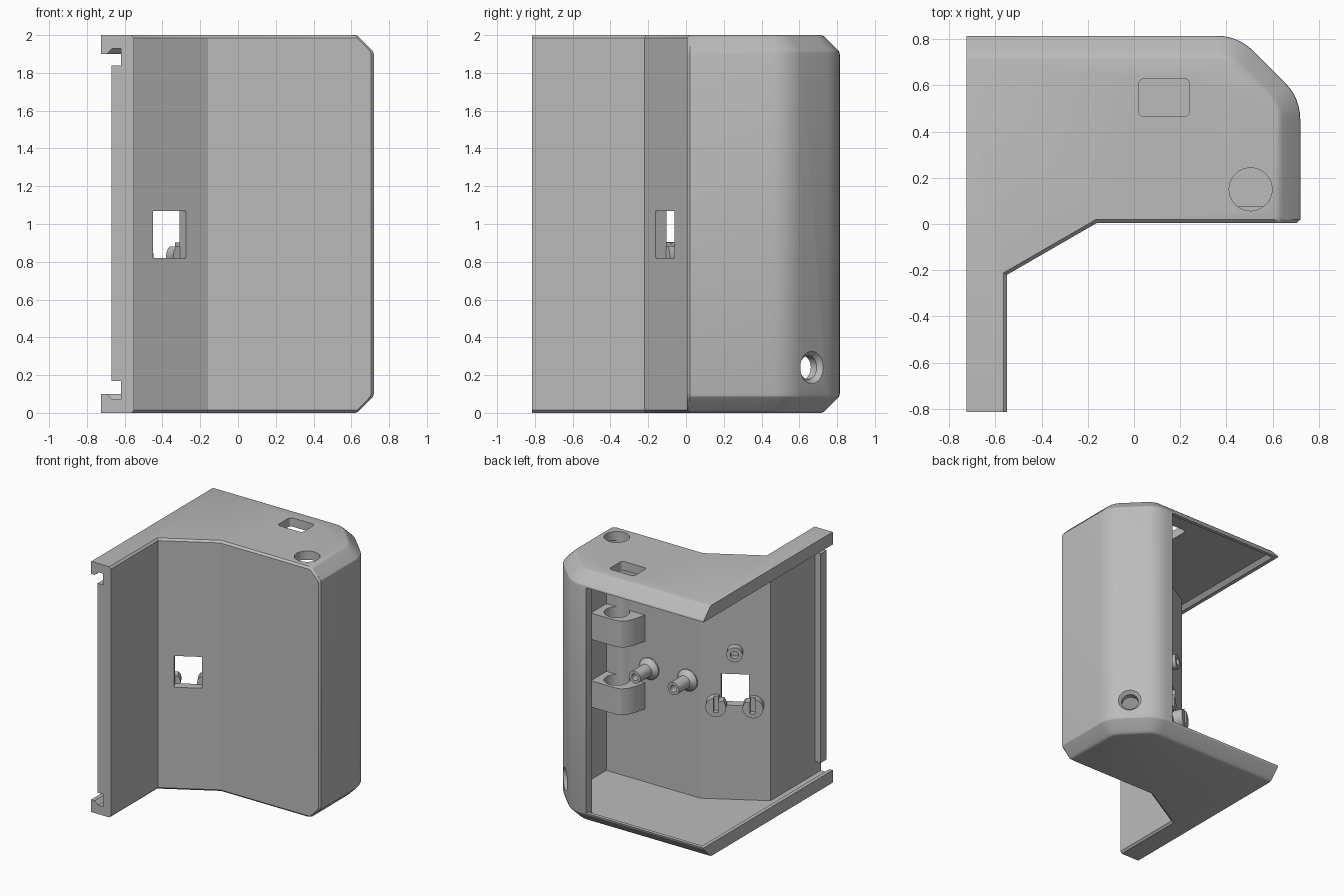
import bpy, bmesh, math
from mathutils import Vector, Matrix

cube = bpy.data.objects.get("Cube")
if cube:
    bpy.data.objects.remove(cube, do_unlink=True)

grey = bpy.data.materials.new("light_grey_plastic")
grey.use_nodes = True
GREY = (0.5, 0.5, 0.5, 1)
grey.diffuse_color = GREY
grey.node_tree.nodes["Principled BSDF"].inputs["Base Color"].default_value = GREY

X0, X1, Y0, Y1, H = -0.725, 0.72, -0.815, 0.815, 2.0
FRONT, WALL, R = 0.005, 0.07, 0.22
TOP_C, SIDE_C = (0.36, 0.595), (0.5, 0.455)   # centres of the rounded corner


def loft(name, rings):
    """Closed solid through rings of equal point count."""
    bm = bmesh.new()
    loops = [[bm.verts.new(p) for p in ring] for ring in rings]
    n = len(loops[0])
    for a, b in zip(loops, loops[1:]):
        for i in range(n):
            j = (i + 1) % n
            bm.faces.new((a[i], a[j], b[j], b[i]))
    bm.faces.new(loops[0][::-1])
    bm.faces.new(loops[-1])
    bmesh.ops.recalc_face_normals(bm, faces=bm.faces)
    me = bpy.data.meshes.new(name)
    bm.to_mesh(me)
    bm.free()
    me.materials.append(grey)
    ob = bpy.data.objects.new(name, me)
    bpy.context.collection.objects.link(ob)
    return ob


def prism(name, pts, z0, z1):
    return loft(name, [[(x, y, z) for x, y in pts] for z in (z0, z1)])


def box(name, x, y, z):
    return prism(name, [(x[0], y[0]), (x[1], y[0]), (x[1], y[1]), (x[0], y[1])], *z)


def turned(name, base, axis, profile, n=32):
    """Round part: profile of (radius, distance along axis)."""
    rot = Vector(axis).to_track_quat('Z', 'Y').to_matrix().to_4x4()
    m = Matrix.Translation(base) @ rot
    return loft(name, [[m @ Vector((r * math.cos(i * math.tau / n),
                                    r * math.sin(i * math.tau / n), d))
                        for i in range(n)] for r, d in profile])


def boolean(ob, tool, op='DIFFERENCE', keep=False):
    mod = ob.modifiers.new("cut", 'BOOLEAN')
    mod.operation, mod.object, mod.solver = op, tool, 'EXACT'
    bpy.ops.object.select_all(action='DESELECT')
    bpy.context.view_layer.objects.active = ob
    ob.select_set(True)
    bpy.ops.object.modifier_apply(modifier=mod.name)
    if not keep:
        bpy.data.objects.remove(tool, do_unlink=True)


def front_line(s, x, y_end):
    """Stepped front wall, inset by s, from the arm end to x."""
    return [(-0.55 - s, y_end), (-0.55 - s, -0.22 + 0.57 * s),
            (-0.16 - 0.27 * s, FRONT + s), (x, FRONT + s)]


def corner(b, seg=6):
    """Two 45 degree arcs joining the side and back walls, inset by b."""
    pts = []
    for (cx, cy), start in ((SIDE_C, 0), (TOP_C, 45)):
        for i in range(seg + 1):
            a = math.radians(start + 45 * i / seg)
            pts.append((cx + (R - b) * math.cos(a), cy + (R - b) * math.sin(a)))
    return pts


# Shell: softened chamfer on the side and back, fine chamfer on the front
half = [(0, 0.10), (0.004, 0.088), (0.015, 0.075), (0.075, 0.015),
        (0.088, 0.004), (0.105, 0)]
rings = []
for z, b in half + [(H - z, b) for z, b in half[::-1]]:
    s = max(0, 0.015 - min(z, H - z))
    pts = [(X0, Y0)] + front_line(s, X1 - 0.015 - b, Y0)
    pts += [(X1 - b, FRONT + 0.015 + s)] + corner(b) + [(X0, Y1 - b)]
    rings.append([(x, y, z) for x, y in pts])
shell = loft("enclosure_shell", rings)

# Cavity, open at the back and left, leaving sloped lips on both plates
lips = [(0.07, 0.06), (0.10, 0.03), (0.10, -0.3)]
rings = []
for z, d in lips + [(H - z, d) for z, d in lips[::-1]]:
    pts = [(X0 + d, -1)] + front_line(WALL, X1 - WALL, -1) + corner(WALL)
    pts += [(0.31, Y1 - WALL), (0.31, Y1 - d), (X0 + d, Y1 - d)]
    rings.append([(x, y, z) for x, y in pts])
boolean(shell, loft("cavity", rings))

# Stop rib at the end of the arm
end_rib = box("arm_end_rib", (-0.67, -0.615), (Y0, -0.74), (0.17, 1.84))

# Frame of the slanted wall: along, inward, origin at the window
along = Vector((0.39, 0.225, 0)).normalized()
inward = Vector((-along.y, along.x, 0))
window = Vector((-0.3625, -0.112, 0))


def slanted_box(name, t, d, z):
    pts = [window + along * a + inward * b for a, b in
           ((t[0], d[0]), (t[1], d[0]), (t[1], d[1]), (t[0], d[1]))]
    return prism(name, [(p.x, p.y) for p in pts], *z)


# Window, countersunk side hole, rounded slot in the top plate
boolean(shell, slanted_box("window_cut", (-0.101, 0.101), (-0.05, 0.12), (0.82, 1.07)))
boolean(shell, turned("side_hole_cut", (0.6, 0.665, 0.24), (-1, -1, 0),
                      [(0.105, -0.02), (0.085, 0), (0.063, 0.025), (0.063, 0.2)]))
slot = []
for cx, cy, start in ((0.215, 0.605, 0), (0.045, 0.605, 90),
                      (0.045, 0.49, 180), (0.215, 0.49, 270)):
    for i in range(5):
        a = math.radians(start + i * 22.5)
        slot.append((cx + 0.025 * math.cos(a), cy + 0.025 * math.sin(a)))
boolean(shell, prism("slot_cut", slot, 1.8, 2.1))

# Clips and the vertical channel running out through the top plate
clips = []
for label, z in (("lower", 0.65), ("upper", 1.19)):
    clips.append(prism(label + "_clip",
                       [(0.66, 0.07), (0.66, 0.27), (0.43, 0.27), (0.39, 0.26),
                        (0.355, 0.225), (0.33, 0.16), (0.31, 0.07)], z, z + 0.21))
channel = turned("channel_cut", (0.505, 0.15, 0.6), (0, 0, 1),
                 [(0.093, 0), (0.093, 1.5)], 48)
for ob in clips:
    boolean(ob, channel, keep=True)
boolean(shell, channel)

# Flared screw posts on the front wall
parts = [shell, end_rib] + clips
for label, x in (("right", -0.07), ("left", 0.27)):
    post = turned(label + "_screw_post", (x, 0.07, 0.985), (0, 1, 0),
                  [(0.085, 0), (0.085, 0.015), (0.05, 0.05), (0.05, 0.19)])
    boolean(post, turned("bore", (x, 0.07, 0.985), (0, 1, 0),
                         [(0.027, 0.06), (0.027, 0.25)], 20))
    parts.append(post)

# Boss above the window
base = window + inward * 0.065 + Vector((0, 0, 1.25))
boss = turned("window_top_boss", base, inward, [(0.058, 0), (0.058, 0.065)])
boolean(boss, turned("bore", base, inward, [(0.03, 0.02), (0.03, 0.1)], 20))
parts.append(boss)

# Notched bosses under the window
for label, side in (("right", -1), ("left", 1)):
    base = window + inward * 0.065 + along * 0.135 * side + Vector((0, 0, 0.83))
    boss = turned(label + "_window_boss", base, inward, [(0.075, 0), (0.075, 0.075)])
    inner = sorted((0.0, 0.115 * side))
    boolean(boss, slanted_box("notch", inner, (0, 0.2), (0.88, 1.0)))
    groove = sorted((0.115 * side, 0.15 * side))
    boolean(boss, slanted_box("groove", groove, (0.1, 0.2), (0.79, 1.0)))
    parts.append(boss)

# Smooth the rounded faces, keep edges sharp
bpy.ops.object.select_all(action='DESELECT')
for ob in parts:
    ob.select_set(True)
bpy.context.view_layer.objects.active = shell
bpy.ops.object.shade_smooth_by_angle(angle=math.radians(25))
